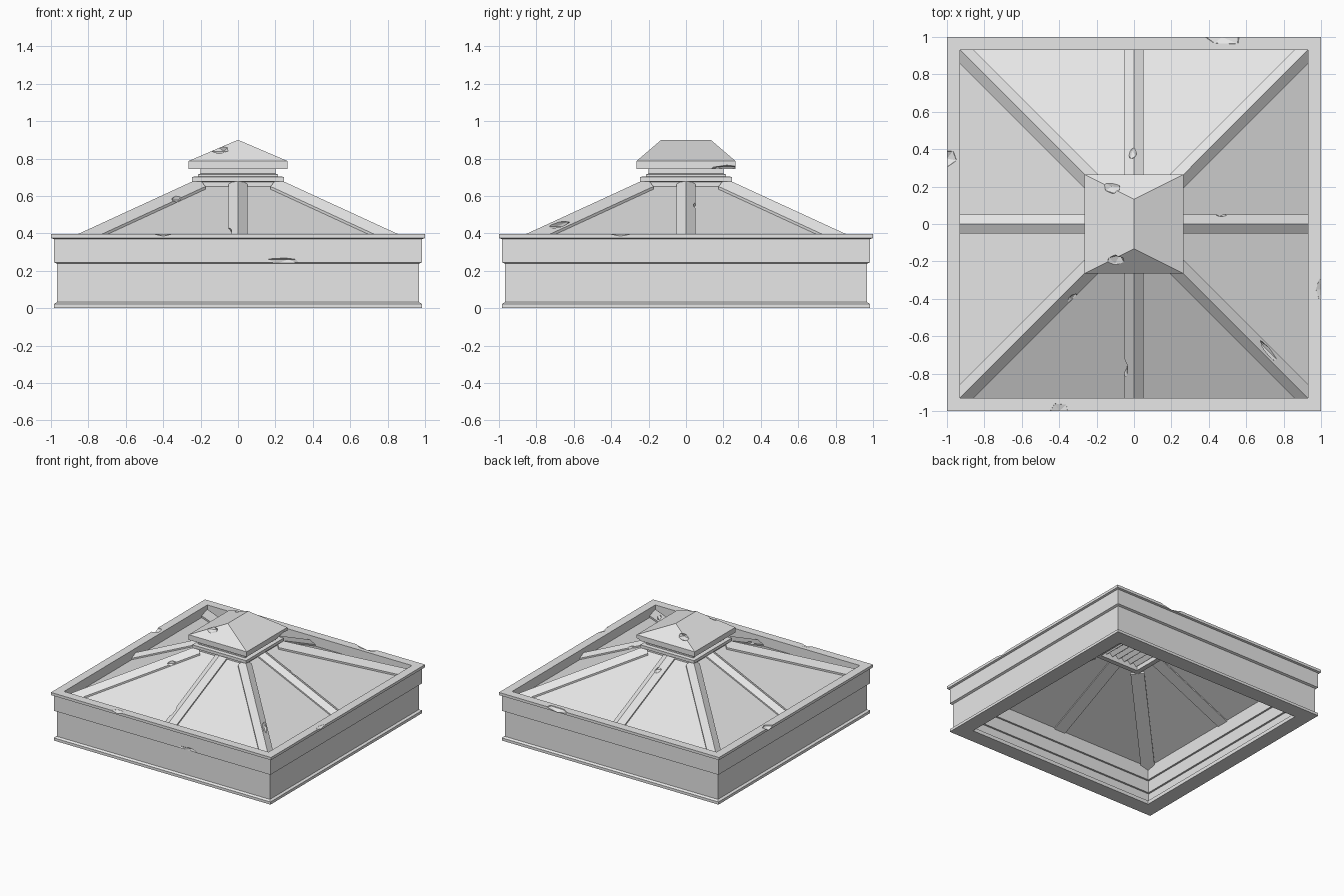
import bpy, bmesh, math
from mathutils import Vector, Matrix

cube = bpy.data.objects.get("Cube")
if cube:
    bpy.data.objects.remove(cube, do_unlink=True)

stone = bpy.data.materials.new("pale_grey")
stone.use_nodes = True
GREY = (0.8, 0.8, 0.8, 1)
stone.diffuse_color = GREY
stone.node_tree.nodes["Principled BSDF"].inputs["Base Color"].default_value = GREY


def finish(bm, name):
    """Turn a bmesh into a flat shaded object."""
    bmesh.ops.recalc_face_normals(bm, faces=bm.faces)
    mesh = bpy.data.meshes.new(name)
    bm.to_mesh(mesh)
    bm.free()
    mesh.materials.append(stone)
    ob = bpy.data.objects.new(name, mesh)
    bpy.context.collection.objects.link(ob)
    return ob


def square_ring(name, profile):
    """Sweep a closed (radius, height) profile round a mitred square."""
    bm = bmesh.new()
    loops = [[bm.verts.new((sx * r, sy * r, z)) for r, z in profile]
             for sx, sy in ((-1, -1), (1, -1), (1, 1), (-1, 1))]
    n = len(profile)
    for c in range(4):
        a, b = loops[c], loops[(c + 1) % 4]
        for i in range(n):
            j = (i + 1) % n
            bm.faces.new((a[i], b[i], b[j], a[j]))
    return finish(bm, name)


def beam(name, start, end, section):
    """Extrude a (sideways, up) section from start to end."""
    bm = bmesh.new()
    start, end = Vector(start), Vector(end)
    side = (end - start).cross(Vector((0, 0, 1))).normalized()
    rings = [[bm.verts.new(p + side * u + Vector((0, 0, v))) for u, v in section]
             for p in (start, end)]
    n = len(section)
    for i in range(n):
        j = (i + 1) % n
        bm.faces.new((rings[0][i], rings[0][j], rings[1][j], rings[1][i]))
    for ring in rings:
        bm.faces.new(ring)
    return finish(bm, name)


def chip(target, place, size, turn=0):
    """Knock a small faceted chip out of an edge."""
    bm = bmesh.new()
    spin = Matrix.Translation(place) @ Matrix.Rotation(math.radians(turn), 4, 'Z')
    bmesh.ops.create_icosphere(bm, subdivisions=1, radius=1,
                               matrix=spin @ Matrix.Diagonal((*size, 1)))
    cutter = finish(bm, "chip_cutter")
    cutter.hide_render = True
    mod = target.modifiers.new("chip", 'BOOLEAN')
    mod.operation, mod.solver, mod.object = 'DIFFERENCE', 'EXACT', cutter
    bpy.context.view_layer.objects.active = target
    bpy.ops.object.modifier_apply(modifier=mod.name)
    bpy.data.objects.remove(cutter, do_unlink=True)


def roof_z(r):
    """Height of the roof panels at a distance from the axis."""
    return 0.40 + 0.46 * (0.76 - r)


# Stepped frame round the opening
frame = square_ring("frame", [
    (0.985, 0), (0.985, 0.022), (0.968, 0.032), (0.968, 0.238), (0.985, 0.245),
    (0.985, 0.37), (1, 0.375), (1, 0.397), (0.93, 0.397), (0.93, 0.31),
    (0.87, 0.335), (0.87, 0.22), (0.885, 0.22), (0.885, 0.12),
    (0.9, 0.12), (0.9, 0.03), (0.86, 0.03), (0.86, 0)])

# Four sloping roof panels
OUT, IN, THICK = 0.935, 0.2, 0.02
square_ring("roof_panels", [
    (OUT, roof_z(OUT)), (IN, roof_z(IN)),
    (IN, roof_z(IN) - THICK), (OUT, roof_z(OUT) - THICK)])

# Gabled ribs down the hips and the middle of each side
W = 0.052
middle_section = [(-W, -0.03), (W, -0.03), (W, 0.012), (0, 0.04), (-W, 0.012)]
hip_section = [(-W, -0.048), (W, -0.048), (W, -0.002), (0, 0.04), (-W, -0.002)]
ribs = {}
for sx in (-1, 0, 1):
    for sy in (-1, 0, 1):
        if sx == sy == 0:
            continue
        name = "_".join(["roof_rib"] + [w for w in (
            {-1: "front", 0: "", 1: "back"}[sy],
            {-1: "right", 0: "", 1: "left"}[sx]) if w])
        low, high = 0.932, 0.21
        ribs[sx, sy] = beam(name, (sx * low, sy * low, roof_z(low)),
                            (sx * high, sy * high, roof_z(high)),
                            hip_section if sx and sy else middle_section)

# Collar and neck of the vent
square_ring("vent_collar", [
    (0.215, 0.605), (0.215, 0.675), (0.245, 0.678), (0.245, 0.702),
    (0.215, 0.705), (0.215, 0.715), (0.2, 0.72), (0.2, 0.75),
    (0.175, 0.75), (0.175, 0.605)])

# Slats across the vent
for i in range(6):
    x = -0.145 + i * 0.058
    beam("vent_slat", (x, -0.178, 0.665), (x, 0.178, 0.665),
         [(-0.03, -0.025), (-0.022, -0.03), (0.03, 0.02), (0.022, 0.025)])

# Vent cap: slab with a hipped top, ridge running front to back
bm = bmesh.new()
E, RIDGE = 0.264, 0.132
corners = ((-E, -E), (E, -E), (E, E), (-E, E))
low = [bm.verts.new((x, y, 0.745)) for x, y in corners]
top = [bm.verts.new((x, y, 0.787)) for x, y in corners]
front, back = (bm.verts.new((0, y, 0.9)) for y in (-RIDGE, RIDGE))
bm.faces.new(low)
for i in range(4):
    j = (i + 1) % 4
    bm.faces.new((low[i], low[j], top[j], top[i]))
bm.faces.new((top[0], top[1], front))
bm.faces.new((top[2], top[3], back))
bm.faces.new((top[1], top[2], back, front))
bm.faces.new((top[3], top[0], front, back))
cap = finish(bm, "vent_cap")

# Weathered chips
chip(frame, (0.24, -0.995, 0.25), (0.11, 0.025, 0.025))
chip(frame, (-0.4, -1.0, 0.405), (0.06, 0.05, 0.02), 10)
chip(frame, (0.47, 1.0, 0.405), (0.12, 0.045, 0.03), -8)
chip(frame, (-1.0, 0.35, 0.405), (0.06, 0.05, 0.03), 20)
chip(frame, (1.0, -0.35, 0.405), (0.03, 0.07, 0.02))
chip(ribs[0, -1], (-0.055, -0.78, roof_z(0.78) + 0.02), (0.025, 0.1, 0.03))
chip(ribs[0, 1], (-0.01, 0.39, roof_z(0.39) + 0.045), (0.03, 0.05, 0.02))
chip(ribs[1, 0], (0.47, 0.055, roof_z(0.47) + 0.02), (0.04, 0.018, 0.03))
chip(ribs[1, -1], (0.75, -0.71, roof_z(0.73) + 0.035), (0.16, 0.02, 0.025), -45)
chip(ribs[-1, -1], (-0.33, -0.4, roof_z(0.38) + 0.015), (0.04, 0.02, 0.025), 45)
chip(cap, (-0.1, -0.21, 0.85), (0.06, 0.05, 0.025), 30)
chip(cap, (-0.12, 0.2, 0.845), (0.06, 0.04, 0.025), -30)
chip(cap, (0.265, 0.22, 0.745), (0.03, 0.1, 0.02))
